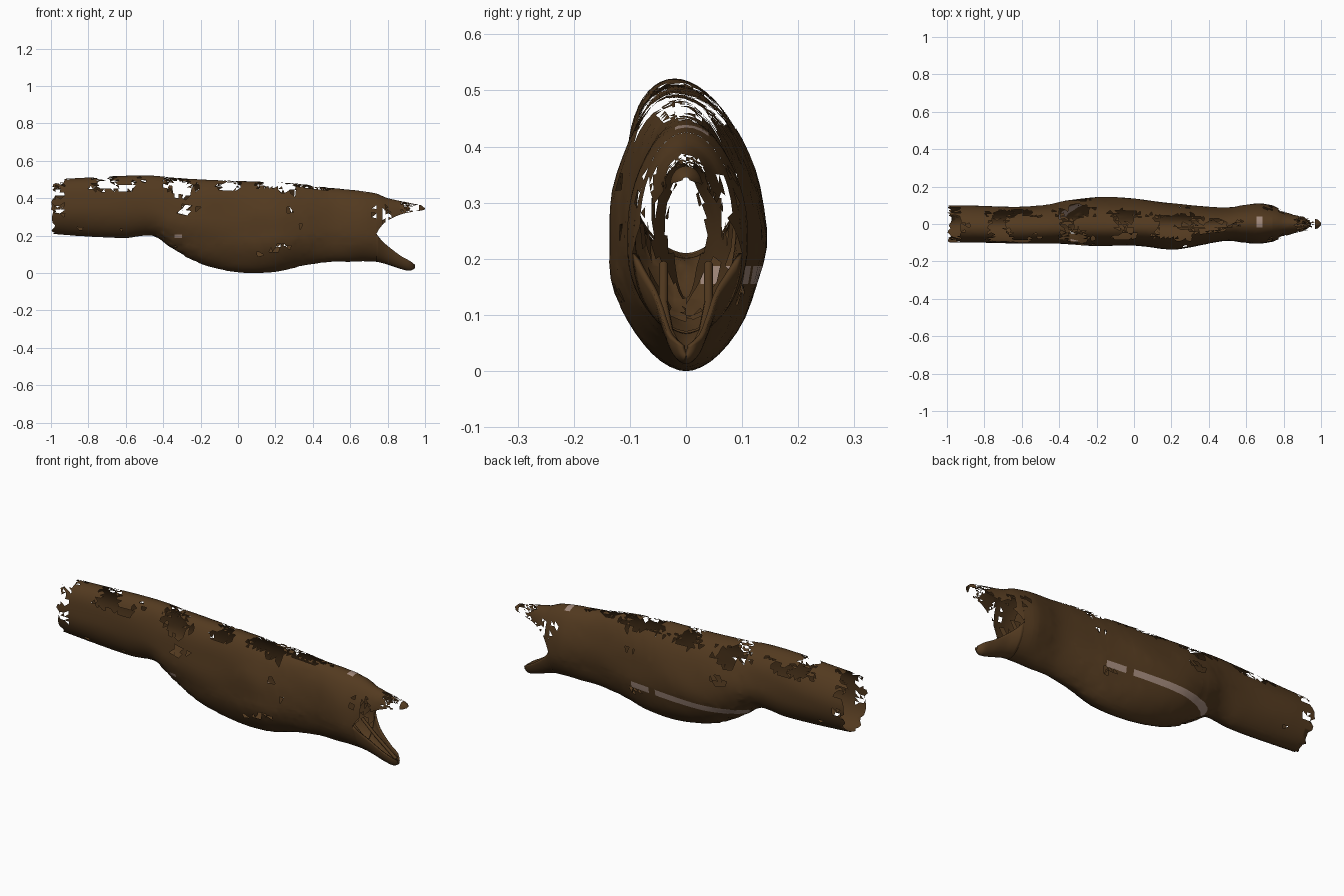
import bpy, bmesh, math, random
from mathutils import Vector, noise

cube = bpy.data.objects.get("Cube")
if cube:
    bpy.data.objects.remove(cube, do_unlink=True)
random.seed(4)


def material(name, rgb):
    m = bpy.data.materials.new(name)
    m.use_nodes = True
    m.diffuse_color = (*rgb, 1)
    m.node_tree.nodes["Principled BSDF"].inputs["Base Color"].default_value = (*rgb, 1)
    return m


BROWN = material("dark brown skin", (0.086, 0.042, 0.014))
PALE = material("pale taupe streak", (0.36, 0.25, 0.2))


def sample(stations, x):
    """Smoothly interpolate the section values at x."""
    k = 0
    while k < len(stations) - 2 and x > stations[k + 1][0]:
        k += 1
    p = [stations[max(0, min(len(stations) - 1, k + d))] for d in (-1, 0, 1, 2)]
    h = p[2][0] - p[1][0]
    u = (x - p[1][0]) / h
    out = []
    for c in range(1, len(p[1])):
        m0 = (p[2][c] - p[0][c]) / (p[2][0] - p[0][0]) * h
        m1 = (p[3][c] - p[1][c]) / (p[3][0] - p[1][0]) * h
        a, b = p[1][c], p[2][c]
        out.append(a + m0 * u + (3 * (b - a) - 2 * m0 - m1) * u ** 2
                   + (2 * (a - b) + m0 + m1) * u ** 3)
    return out


def loft(name, stations, start, end, sides, rings, hole=None, streak=None, cuts=(), ragged=0.0):
    """Skin oval sections: x, top, middle, bottom, left width, right width."""
    bm = bmesh.new()
    x0, x1 = stations[0][0], stations[-1][0]
    rows = []
    for r in range(rings + 1):
        x = x0 + (x1 - x0) * r / rings
        top, mid, bottom, left, right = sample(stations, x)
        # the back leans slightly to the right behind the head
        lean = 0.02 * max(0, min(1, (0.6 - x) / 0.5))
        row = []
        for s in range(sides + 1):
            t = start + (end - start) * s / sides
            c, up = math.cos(t), math.sin(t)
            keel = 1 if up > 0 else abs(c) ** 0.12
            y = c * keel * (left if c > 0 else right) - lean * max(0, up) ** 2
            z = mid + up * (top - mid if up > 0 else mid - bottom)
            # uneven flesh, fading to the ends of the part
            fade = max(0, min(1, (x1 - x) * 8, (x - x0) * 8))
            y *= 1 + noise.noise(Vector((x * 4, y * 9, z * 9))) * 0.05 * fade
            closed = s % sides
            shift = random.uniform(-0.3, 0.3) * (x1 - x0) / rings * fade * bool(closed)
            jag = random.uniform(0, ragged) if r == 0 else 0
            row.append(bm.verts.new((x + shift + jag, y, z)))
        rows.append(row)
    for a, b in zip(rows, rows[1:]):
        for s in range(sides):
            bm.faces.new((a[s], a[s + 1], b[s + 1], b[s]))
    bmesh.ops.remove_doubles(bm, verts=bm.verts, dist=0.0005)
    # crisp borders for the painted streaks
    for co, normal in cuts:
        bmesh.ops.bisect_plane(bm, geom=bm.verts[:] + bm.edges[:] + bm.faces[:],
                               plane_co=co, plane_no=normal, dist=0.0005)
    for f in bm.faces:
        f.smooth = True
        if streak and streak(f.calc_center_median()):
            f.material_index = 1
    # torn skin: drop triangles by rule
    if hole:
        bmesh.ops.triangulate(bm, faces=bm.faces[:])
        torn = [f for f in bm.faces if not f.material_index and hole(f.calc_center_median())]
        bmesh.ops.delete(bm, geom=torn, context='FACES')
    me = bpy.data.meshes.new(name)
    bm.to_mesh(me)
    bm.free()
    me.materials.append(BROWN)
    me.materials.append(PALE)
    ob = bpy.data.objects.new(name, me)
    bpy.context.collection.objects.link(ob)
    return ob


def patchy(c):
    """Noise that matches on both flanks, so tears line up through the body."""
    return noise.noise(Vector((c.x * 9, abs(c.y) * 4, c.z * 18))) + random.uniform(-0.3, 0.3)


def torn_skin(c):
    """Tears gather beside the back ridge, behind the belly and at the tail end."""
    back = max(0, min(1, (c.z - 0.40) / 0.04))
    ridge = max(0, min(1, (c.z - 0.47) / 0.02))
    limit = 0.8
    if -0.4 < c.x < 0.3:
        limit -= 0.85 * back - 0.35 * ridge
    elif c.x < 0.6:
        limit -= 0.5 * back
    if -0.35 < c.x < -0.26 and c.z > 0.31:
        limit -= 0.55 - 0.35 * ridge
    if c.x < -0.93:
        limit -= 0.45
    return patchy(c) > limit


def torn_jaw(c):
    return 0.77 < c.x < 0.97 and patchy(c) > 0.15


def torn_gullet(c):
    return patchy(c) > 0.05


def streaked(c):
    flank = c.y > 0.03 and 0.155 < c.z < 0.187 and (-0.4 < c.x < 0.1 or 0.14 < c.x < 0.25)
    brow = 0.655 < c.x < 0.688 and -0.02 < c.y < 0.04 and c.z > 0.38
    fleck = c.y < 0 and 0.187 < c.z < 0.205 and -0.34 < c.x < -0.3
    return flank or brow or fleck


streak_cuts = [((0, 0, z), (0, 0, 1)) for z in (0.155, 0.187, 0.205)]
streak_cuts += [((x, 0, 0), (1, 0, 0)) for x in (-0.4, -0.34, -0.3, 0.1, 0.14, 0.25, 0.655, 0.688)]
streak_cuts += [((0, y, 0), (0, 1, 0)) for y in (-0.02, 0.04)]

# Long hollow body, tail end left open
body = [
    (-1.0, 0.50, 0.36, 0.21, 0.10, 0.10),
    (-0.8, 0.51, 0.355, 0.195, 0.095, 0.10),
    (-0.6, 0.52, 0.35, 0.188, 0.095, 0.105),
    (-0.45, 0.52, 0.34, 0.198, 0.105, 0.105),
    (-0.35, 0.51, 0.30, 0.13, 0.125, 0.107),
    (-0.2, 0.50, 0.26, 0.05, 0.142, 0.115),
    (0.0, 0.492, 0.23, 0.004, 0.134, 0.115),
    (0.2, 0.485, 0.22, 0.006, 0.112, 0.137),
    (0.35, 0.475, 0.23, 0.04, 0.095, 0.115),
    (0.5, 0.455, 0.24, 0.06, 0.086, 0.09),
    (0.6, 0.445, 0.24, 0.06, 0.10, 0.10),
    (0.67, 0.437, 0.23, 0.063, 0.11, 0.105),
    (0.74, 0.425, 0.21, 0.06, 0.10, 0.095),
]
loft("body", body, 0, 2 * math.pi, 48, 72, torn_skin, streaked, streak_cuts, 0.03)

# Gaping jaws: a torn arched shell above and a trough below
upper = [
    (0.74, 0.425, 0.21, 0.21, 0.10, 0.095),
    (0.765, 0.415, 0.25, 0.25, 0.088, 0.085),
    (0.80, 0.40, 0.28, 0.28, 0.068, 0.068),
    (0.87, 0.385, 0.313, 0.313, 0.045, 0.045),
    (0.94, 0.37, 0.328, 0.328, 0.034, 0.034),
    (0.985, 0.36, 0.335, 0.335, 0.022, 0.022),
    (1.0, 0.345, 0.34, 0.34, 0.006, 0.006),
]
lower = [
    (0.74, 0.21, 0.21, 0.06, 0.10, 0.095),
    (0.765, 0.178, 0.178, 0.055, 0.08, 0.078),
    (0.80, 0.145, 0.145, 0.045, 0.06, 0.06),
    (0.87, 0.092, 0.092, 0.022, 0.042, 0.042),
    (0.92, 0.064, 0.064, 0.012, 0.03, 0.03),
    (0.945, 0.045, 0.045, 0.025, 0.008, 0.008),
]
loft("upper_jaw", upper, 0, math.pi, 20, 16, torn_jaw)
trough = loft("lower_jaw", lower, math.pi, 2 * math.pi, 24, 18)
wall = trough.modifiers.new("wall", 'SOLIDIFY')
wall.thickness = 0.008
wall.offset = -1

# Tattered gullet lining narrowing back from the mouth
gullet = [
    (0.50, 0.34, 0.24, 0.13, 0.022, 0.022),
    (0.62, 0.37, 0.24, 0.10, 0.05, 0.05),
    (0.74, 0.41, 0.21, 0.07, 0.088, 0.085),
]
loft("gullet_lining", gullet, 0, 2 * math.pi, 24, 10, torn_gullet)

# Narrow gum ridges along each side of the mouth floor
for side, label in ((1, "left"), (-1, "right")):
    cu = bpy.data.curves.new(label + "_gum_ridge", 'CURVE')
    cu.dimensions = '3D'
    cu.bevel_depth = 0.008
    cu.bevel_resolution = 2
    cu.use_fill_caps = True
    sp = cu.splines.new('POLY')
    path = [(0.70, 0.04, 0.19), (0.78, 0.04, 0.12), (0.86, 0.03, 0.07), (0.92, 0.015, 0.04)]
    sp.points.add(len(path) - 1)
    for p, (x, y, z) in zip(sp.points, path):
        p.co = (x, y * side, z, 1)
    cu.materials.append(BROWN)
    bpy.context.collection.objects.link(bpy.data.objects.new(label + "_gum_ridge", cu))
